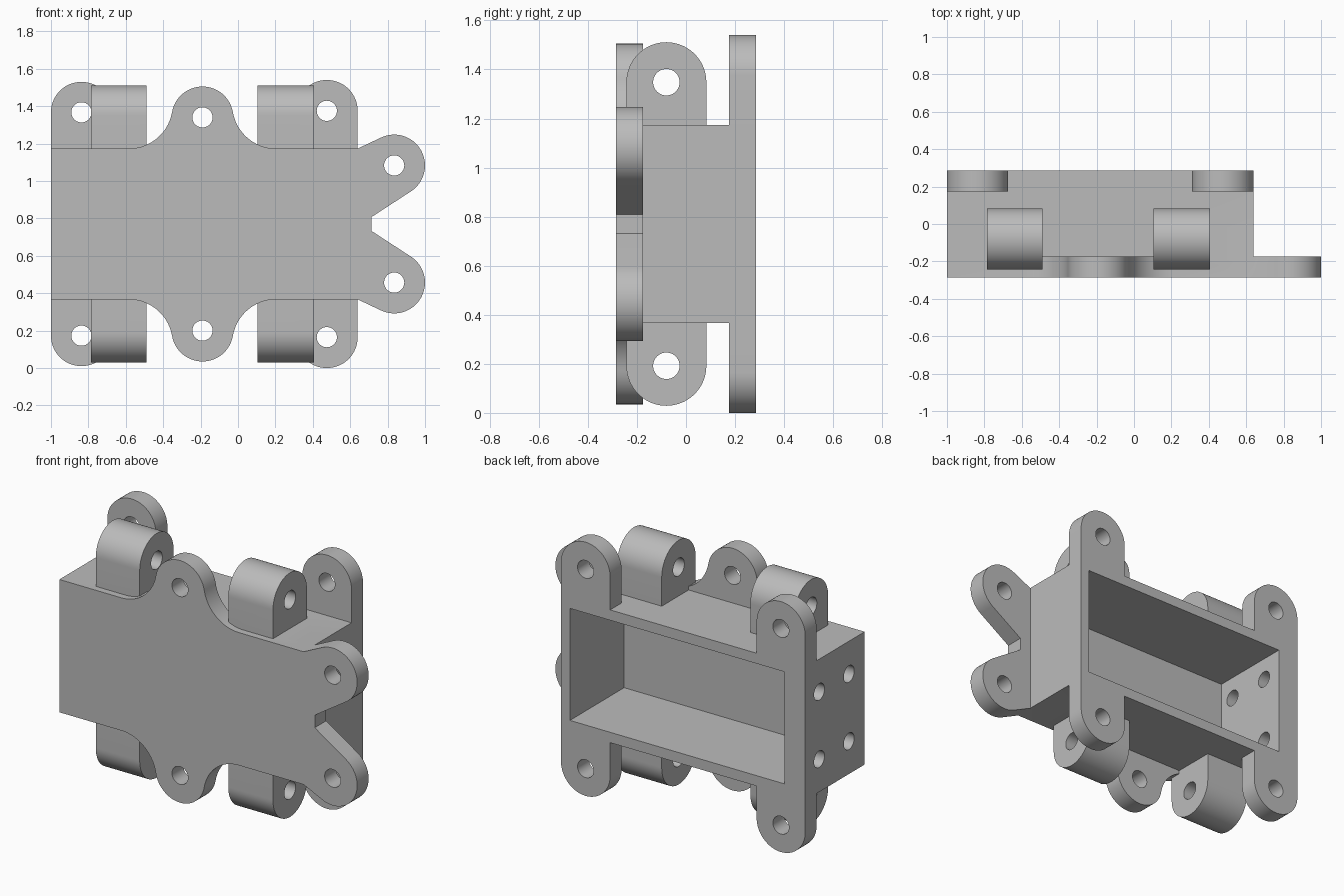
import bpy, bmesh, math

cube = bpy.data.objects.get("Cube")
if cube:
    bpy.data.objects.remove(cube, do_unlink=True)

MID = 0.77                      # mirror height
TOP, BOTTOM = 1.173, 0.367      # housing top and bottom
FRONT, BACK = -0.285, 0.285
FLANGE = 0.11                   # ear and plate thickness
HOLE = 0.054

grey = bpy.data.materials.new("plain grey")
grey.use_nodes = True
colour = (0.5, 0.5, 0.5, 1)
grey.diffuse_color = colour
grey.node_tree.nodes["Principled BSDF"].inputs["Base Color"].default_value = colour


def arc(cx, cz, r, start, end, n=24):
    angles = [math.radians(start + (end - start) * i / n) for i in range(n + 1)]
    return [(cx + r * math.cos(a), cz + r * math.sin(a)) for a in angles]


def circle(cx, cz, r, n=40):
    return arc(cx, cz, r, 0, 360, n)[:-1]


def flip(points):
    return [(u, 2 * MID - v) for u, v in reversed(points)]


def tangent_angle(px, pz, cx, cz, r, side):
    """Angle on a circle where a line from the point touches it."""
    dx, dz = px - cx, pz - cz
    return math.degrees(math.atan2(dz, dx) + side * math.acos(r / math.hypot(dx, dz)))


def prism(name, outline, start, end, axis="y"):
    """Extrude an outline of (across, height) points along x or y."""
    bm = bmesh.new()
    place = (lambda u, v, d: (u, d, v)) if axis == "y" else (lambda u, v, d: (d, u, v))
    face = bm.faces.new([bm.verts.new(place(u, v, start)) for u, v in outline])
    grown = bmesh.ops.extrude_face_region(bm, geom=[face])["geom"]
    shift = (0, end - start, 0) if axis == "y" else (end - start, 0, 0)
    bmesh.ops.translate(bm, vec=shift, verts=[g for g in grown if isinstance(g, bmesh.types.BMVert)])
    bmesh.ops.recalc_face_normals(bm, faces=bm.faces)
    mesh = bpy.data.meshes.new(name)
    bm.to_mesh(mesh)
    bm.free()
    obj = bpy.data.objects.new(name, mesh)
    bpy.context.collection.objects.link(obj)
    mesh.materials.append(grey)
    return obj


def rectangle(u0, u1, v0, v1):
    return [(u0, v0), (u1, v0), (u1, v1), (u0, v1)]


def combine(target, tool, operation):
    mod = target.modifiers.new(operation.lower(), "BOOLEAN")
    mod.operation, mod.object, mod.solver = operation, tool, "EXACT"
    bpy.ops.object.select_all(action="DESELECT")
    target.select_set(True)
    bpy.context.view_layer.objects.active = target
    bpy.ops.object.modifier_apply(modifier=mod.name)
    bpy.data.objects.remove(tool, do_unlink=True)


# Housing block
housing = prism("mounting_housing", rectangle(-1, 0.64, BOTTOM, TOP), FRONT, BACK)
parts, cutters = [], []

# Front plate: filleted central ear and two splayed prongs, mirrored below
ear_x, ear_z, ear_r, reach = -0.19, 1.34, 0.165, 0.395
rise = ear_z - TOP
fillet = (reach ** 2 + rise ** 2 - ear_r ** 2) / (2 * (rise + ear_r))
tilt = math.degrees(math.atan2(fillet - rise, reach))
prong_x, prong_z, prong_r = 0.835, 1.083, 0.165
notch = (0.715, 0.808)
upper = [(-1, TOP)]
upper += arc(ear_x - reach, TOP + fillet, fillet, -90, -tilt)
upper += arc(ear_x, ear_z, ear_r, 180 - tilt, tilt)[1:]
upper += arc(ear_x + reach, TOP + fillet, fillet, 180 + tilt, 270)[1:]
upper += [(0.64, TOP)]
upper += arc(prong_x, prong_z, prong_r,
             tangent_angle(0.64, TOP, prong_x, prong_z, prong_r, -1),
             tangent_angle(*notch, prong_x, prong_z, prong_r, 1))
upper += [notch]
parts.append(prism("front_plate", upper + flip(upper), FRONT, FRONT + FLANGE))

# Rear ears
rear_ears = [(-0.837, 1.367, 0.163), (0.475, 1.375, 0.165)]
for x, z, r in rear_ears:
    shape = arc(x, z, r, 0, 180, 32) + [(x - r, TOP - 0.03), (x + r, TOP - 0.03)]
    for outline in (shape, flip(shape)):
        parts.append(prism("rear_ear", outline, BACK - FLANGE, BACK))

# Hinge lugs
lug_y, lug_z, lug_r = -0.08, 1.348, 0.163
shape = arc(lug_y, lug_z, lug_r, 0, 180, 32) + [(lug_y - lug_r, TOP - 0.03), (lug_y + lug_r, TOP - 0.03)]
for x0, x1 in ((-0.785, -0.49), (0.105, 0.405)):
    for outline in (shape, flip(shape)):
        parts.append(prism("hinge_lug", outline, x0, x1, "x"))

# Cavity open at the back
cutters.append(prism("cavity", rectangle(-0.86, 0.58, BOTTOM + 0.063, TOP - 0.063), -0.235, 0.4))

# Bolt holes through ears, prongs, lugs and the end wall
front_holes = [(ear_x, ear_z), (prong_x, prong_z)]
for x, z in front_holes:
    for outline in (circle(x, z, HOLE), flip(circle(x, z, HOLE))):
        cutters.append(prism("front_hole", outline, -0.4, -0.1))
for x, z, r in rear_ears:
    for outline in (circle(x, z, HOLE), flip(circle(x, z, HOLE))):
        cutters.append(prism("rear_hole", outline, 0.1, 0.4))
for outline in (circle(lug_y, lug_z, HOLE), flip(circle(lug_y, lug_z, HOLE))):
    cutters.append(prism("lug_hole", outline, -0.95, 0.6, "x"))
for y in (-0.135, 0.15):
    hole = circle(y, 0.974, HOLE * 0.93)
    for outline in (hole, flip(hole)):
        cutters.append(prism("end_hole", outline, -1.1, -0.7, "x"))

for part in parts:
    combine(housing, part, "UNION")
for cutter in cutters:
    combine(housing, cutter, "DIFFERENCE")

bpy.ops.object.shade_smooth_by_angle(angle=math.radians(30))
